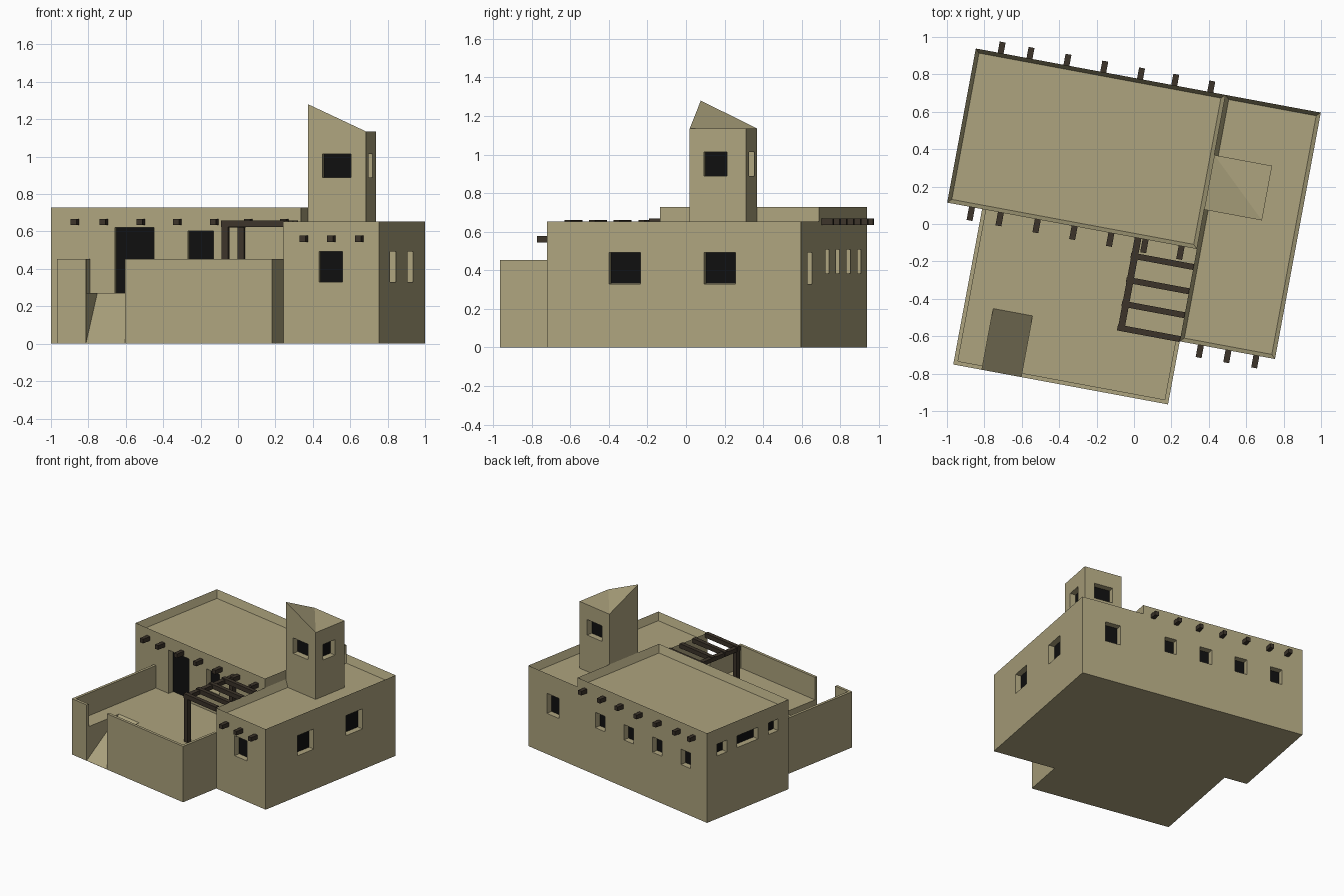
import bpy, bmesh
from mathutils import Matrix
from math import radians

if "Cube" in bpy.data.objects:
    bpy.data.objects.remove(bpy.data.objects["Cube"])


def material(name, rgb):
    m = bpy.data.materials.new(name)
    m.diffuse_color = (*rgb, 1)
    m.use_nodes = True
    m.node_tree.nodes["Principled BSDF"].inputs["Base Color"].default_value = m.diffuse_color
    return m


ADOBE = material("adobe", (0.42, 0.37, 0.21))
DARK = material("dark_opening", (0.005, 0.005, 0.005))
WOOD = material("wood", (0.045, 0.034, 0.023))


def finish(name, bm, mat):
    bmesh.ops.recalc_face_normals(bm, faces=bm.faces)
    me = bpy.data.meshes.new(name)
    bm.to_mesh(me)
    bm.free()
    ob = bpy.data.objects.new(name, me)
    bpy.context.collection.objects.link(ob)
    me.materials.append(mat)
    return ob


def add_box(bm, lo, hi):
    size = [b - a for a, b in zip(lo, hi)]
    mid = [(a + b) / 2 for a, b in zip(lo, hi)]
    m = Matrix.Translation(mid) @ Matrix.Diagonal((*size, 1))
    return bmesh.ops.create_cube(bm, size=1, matrix=m)["verts"]


def boxes(name, items, mat):
    bm = bmesh.new()
    for lo, hi in items:
        add_box(bm, lo, hi)
    return finish(name, bm, mat)


def parapet_block(name, lo, hi, drop=0.06, rim=0.03):
    bm = bmesh.new()
    add_box(bm, lo, hi)
    bm.normal_update()
    top = max(bm.faces, key=lambda f: f.calc_center_median().z)
    bmesh.ops.inset_region(bm, faces=[top], thickness=rim)
    for v in top.verts:
        v.co.z -= drop
    return finish(name, bm, ADOBE)


def cut(ob, cutter):
    mod = ob.modifiers.new("cut", 'BOOLEAN')
    mod.operation = 'DIFFERENCE'
    mod.solver = 'EXACT'
    mod.object = cutter
    bpy.context.view_layer.objects.active = ob
    bpy.ops.object.modifier_apply(modifier="cut")
    bpy.data.objects.remove(cutter)


def openings(ob, items, depth=0.05):
    # each item: axis, outward sign, wall plane, centre, width, z0, z1
    holes, panes = [], []
    for ax, s, p, c, w, z0, z1 in items:
        def span(d0, d1, g):
            n = sorted((p - s * d0, p - s * d1))
            t = (c - w / 2 + g, c + w / 2 - g)
            x, y = (n, t) if ax == 'u' else (t, n)
            return ((x[0], y[0], z0 + g), (x[1], y[1], z1 - g))
        holes.append(span(-0.03, depth, 0))
        panes.append(span(depth - 0.003, depth + 0.004, 0.0005))
    cut(ob, boxes("cutter", holes, ADOBE))
    boxes(ob.name + "_panes", panes, DARK)


# Plan lines of the house in its own axes, before the turn
L, M, R = -1.003, 0.355, 0.873
B, F, WF, CF = 0.768, -0.07, -0.572, -0.915
CL, FLOOR, WALL = -0.813, 0.27, 0.453
G0, G1 = -0.657, -0.444

# Main hall
hall = parapet_block("main_hall", (L, F, 0), (M, B, 0.727))
openings(hall,
         [('v', 1, B, -0.33 + 0.3 * k, 0.1, 0.383, 0.508) for k in (-1.5, -0.5, 0.5, 1.5)]
         + [('u', -1, L, c, w, 0.51, 0.605) for c, w in ((0.085, 0.1), (0.349, 0.215), (0.613, 0.1))]
         + [('v', -1, F, (G0 + G1) / 2, G1 - G0, FLOOR, 0.622),
            ('v', -1, F, -0.19, 0.139, 0.435, 0.602)])

# Side wing
wing = parapet_block("side_wing", (M, WF, 0), (R, B, 0.653))
openings(wing, [('v', -1, WF, 0.611, 0.128, 0.33, 0.493),
                ('v', 1, B, 0.614, 0.128, 0.33, 0.493),
                ('u', 1, R, -0.16, 0.167, 0.33, 0.493),
                ('u', 1, R, 0.341, 0.167, 0.33, 0.493)])

# Tower with pyramid roof
bm = bmesh.new()
add_box(bm, (M, 0.144, 0.58), (0.669, 0.441, 1.135))
bm.normal_update()
top = max(bm.faces, key=lambda f: f.calc_center_median().z)
bmesh.ops.poke(bm, faces=[top])
max(bm.verts, key=lambda v: len(v.link_edges) == 4).co.z = 1.28
tower = finish("tower", bm, ADOBE)
openings(tower, [('v', -1, 0.144, 0.51, 0.156, 0.888, 1.014),
                 ('v', 1, 0.441, 0.51, 0.156, 0.888, 1.014),
                 ('u', 1, 0.669, 0.28, 0.123, 0.888, 1.014)])

# Raised courtyard with a ramp cut through the gate
yard = boxes("courtyard_floor", [((CL, CF, 0), (M, F, FLOOR))], ADOBE)
bm = bmesh.new()
prof = [(CF - 0.05, -0.0404 + 0.001), (-0.582 + 0.05, FLOOR + 0.0404), (CF - 0.05, FLOOR + 0.0404)]
face = bm.faces.new([bm.verts.new((G0, y, z)) for y, z in prof])
ext = bmesh.ops.extrude_face_region(bm, geom=[face])["geom"]
bmesh.ops.translate(bm, vec=(G1 - G0, 0, 0),
                    verts=[e for e in ext if isinstance(e, bmesh.types.BMVert)])
cut(yard, finish("cutter", bm, ADOBE))
T = 0.022
boxes("courtyard_walls", [((CL, CF + T, FLOOR), (CL + T, F, WALL)),
                          ((CL, CF, FLOOR), (G0, CF + T, WALL)),
                          ((G1, CF, FLOOR), (M, CF + T, WALL)),
                          ((M - T, CF + T, FLOOR), (M, WF, WALL))], ADOBE)

# Projecting roof beams
beams = []
for u in (-0.868, -0.711, -0.51, -0.31, -0.11, 0.076, 0.272):
    beams.append(((u - 0.016, F - 0.072, 0.634), (u + 0.016, F + 0.01, 0.668)))
    beams.append(((u - 0.016, B - 0.01, 0.634), (u + 0.016, B + 0.06, 0.668)))
for u in (0.47, 0.62, 0.772):
    beams.append(((u - 0.016, WF - 0.067, 0.545), (u + 0.016, WF + 0.01, 0.578)))
boxes("roof_beams", beams, WOOD)

# Pergola: posts, side rail and cross beams
perg = [((0.017, v - 0.018, FLOOR), (0.053, v + 0.018, 0.625)) for v in (-0.556, -0.092)]
perg.append(((0.017, -0.575, 0.62), (0.053, F, 0.652)))
perg += [((0.014, v - 0.016, 0.624), (M, v + 0.016, 0.66)) for v in (-0.168, -0.3, -0.43, -0.56)]
boxes("pergola", perg, WOOD)

# Turn the whole house on its plot
for ob in bpy.data.objects:
    ob.rotation_euler.z = radians(-10.53)
